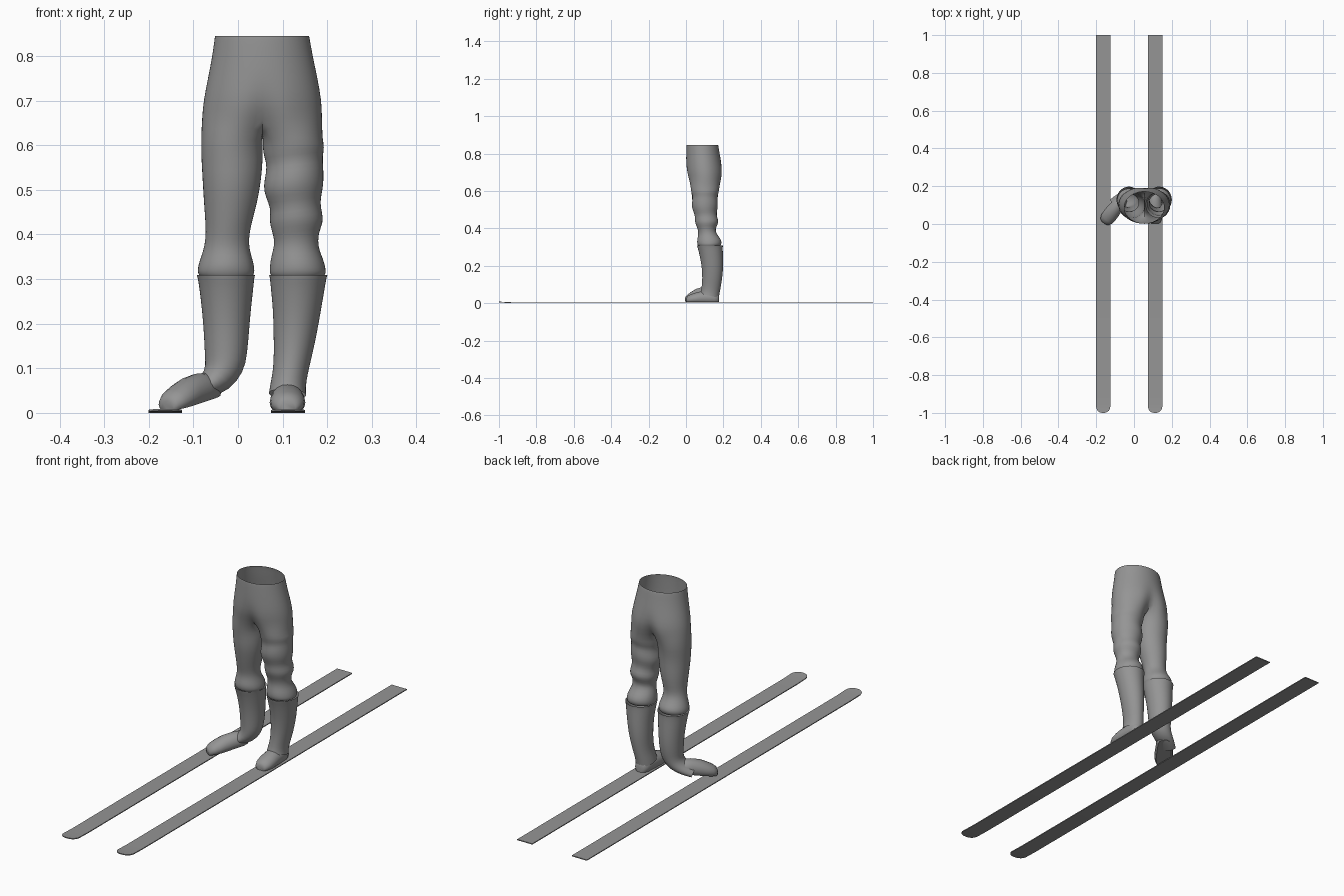
import bpy, bmesh, math
from mathutils import Vector, Matrix

if "Cube" in bpy.data.objects:
    bpy.data.objects.remove(bpy.data.objects["Cube"])

grey = bpy.data.materials.new("grey")
grey.diffuse_color = (0.3, 0.3, 0.3, 1)
grey.use_nodes = True
grey.node_tree.nodes["Principled BSDF"].inputs["Base Color"].default_value = grey.diffuse_color


def finish(name, bm, subdiv=0, angle=50):
    bmesh.ops.recalc_face_normals(bm, faces=bm.faces)
    me = bpy.data.meshes.new(name)
    bm.to_mesh(me)
    bm.free()
    me.materials.append(grey)
    ob = bpy.data.objects.new(name, me)
    bpy.context.collection.objects.link(ob)
    if subdiv:
        ob.modifiers.new("smooth", 'SUBSURF').levels = subdiv
        ob.modifiers["smooth"].render_levels = subdiv
    bpy.ops.object.select_all(action='DESELECT')
    bpy.context.view_layer.objects.active = ob
    ob.select_set(True)
    bpy.ops.object.shade_smooth_by_angle(angle=math.radians(angle))
    return ob


def bridge(bm, a, b, closed=True):
    n = len(a)
    for i in range(n if closed else n - 1):
        j = (i + 1) % n
        bm.faces.new((a[i], a[j], b[j], b[i]))


def ring(bm, row, angles, side=1, tilt=0):
    """Oval loop fitted to (z, x0, x1, y0, y1); angle 0 points to the outer side."""
    z, x0, x1, y0, y1 = row
    return [bm.verts.new(((x0 + x1) / 2 + side * (x1 - x0) / 2 * math.cos(a),
                          (y0 + y1) / 2 + (y1 - y0) / 2 * math.sin(a),
                          z + tilt * math.cos(a))) for a in angles]


# ---- trousers: hip loops that split into two legs at the crotch
hips = [(.845, -.052, .160, .003, .172), (.84, -.053, .161, .002, .174),
        (.80, -.058, .168, .001, .180), (.75, -.068, .179, .000, .190),
        (.70, -.078, .188, .000, .200), (.665, -.081, .189, .007, .198)]
left_leg = [(.61, -.084, .056, .025, .178), (.57, -.083, .056, .032, .170),
            (.52, -.080, .052, .034, .167), (.47, -.077, .043, .045, .168),
            (.42, -.073, .029, .056, .162), (.39, -.073, .024, .064, .158),
            (.365, -.078, .026, .066, .166), (.34, -.087, .034, .060, .185),
            (.325, -.091, .037, .059, .190), (.312, -.091, .037, .062, .186),
            (.306, -.085, .032, .066, .180)]
right_leg = [(.612, .056, .190, .025, .178), (.59, .055, .195, .028, .176),
             (.568, .064, .190, .036, .166), (.545, .063, .192, .032, .170),
             (.515, .056, .193, .030, .172), (.49, .062, .190, .038, .165),
             (.465, .074, .184, .048, .164), (.44, .070, .190, .046, .176),
             (.42, .074, .192, .052, .170), (.395, .082, .180, .063, .156),
             (.37, .080, .180, .066, .164), (.345, .073, .192, .060, .186),
             (.325, .071, .197, .058, .192), (.312, .071, .198, .061, .188),
             (.306, .076, .192, .066, .182)]
bm = bmesh.new()
N, K = 32, 8
loops = [ring(bm, r, [-math.pi / 2 + 2 * math.pi * i / N for i in range(N)]) for r in hips]
for lower, depth in ((loops[-1], .02), (loops[-2], .008)):   # centre crease front and back
    for i in (0, N // 2):
        for d, f in ((-1, .4), (0, 1), (1, .4)):
            v = lower[(i + d) % N]
            v.co.y += depth * f * (1 if i == 0 else -1.3)
for a, b in zip(loops, loops[1:]):
    bridge(bm, a, b)
base = loops[-1]
front, back = base[0], base[N // 2]
gusset = []                                                  # crotch strip, back to front
for i in range(1, K):
    t = i / K
    p = back.co.lerp(front.co, t)
    p.z -= .038 * math.sin(math.pi * t) ** .6
    gusset.append(bm.verts.new(p))
open_angle = math.radians(138)
angles = [-open_angle + 2 * open_angle * i / 16 for i in range(16)]
angles += [open_angle + (2 * math.pi - 2 * open_angle) * i / K for i in range(K)]
for side, rows, half, tilt in ((1, right_leg, base[:N // 2 + 1], .007),
                               (-1, left_leg, [base[-i % N] for i in range(N // 2 + 1)], 0)):
    prev = half + gusset
    for r in rows:
        cur = ring(bm, r, angles, side, tilt if .38 < r[0] < .6 else 0)
        bridge(bm, prev, cur)
        prev = cur
finish("trousers", bm, 1)


# ---- boot shafts: tubes swept along a path of (x, y, z, half width, half depth)
def shaft(name, path):
    bm = bmesh.new()
    pts = [Vector(p[:3]) for p in path]
    prev = None
    for i, p in enumerate(path):
        t = (pts[min(i + 1, len(pts) - 1)] - pts[max(i - 1, 0)]).normalized()
        v = Vector((0, 1, 0))
        v = (v - t * v.dot(t)).normalized()
        u = v.cross(t)
        if i < 3:
            u, v = Vector((1, 0, 0)), Vector((0, 1, 0))
        if u.x < 0:
            u = -u
        cur = [bm.verts.new(pts[i] + u * p[3] * math.cos(a) + v * p[4] * math.sin(a))
               for a in [2 * math.pi * k / 24 for k in range(24)]]
        if prev:
            bridge(bm, prev, cur)
        prev = cur
    finish(name, bm, 1)


shaft("left_boot_shaft", [
    (-.027, .128, .309, .066, .070), (-.027, .128, .303, .064, .069),
    (-.026, .132, .28, .061, .065), (-.026, .139, .23, .055, .060),
    (-.026, .142, .18, .051, .057), (-.027, .141, .135, .048, .053),
    (-.030, .138, .105, .046, .049), (-.046, .132, .074, .036, .045),
    (-.075, .120, .055, .024, .042), (-.105, .100, .040, .020, .038)])
shaft("right_boot_shaft", [
    (.135, .128, .309, .066, .070), (.135, .128, .303, .064, .069),
    (.134, .132, .28, .061, .065), (.132, .139, .23, .054, .060),
    (.128, .142, .18, .049, .057), (.123, .140, .13, .043, .053),
    (.117, .135, .09, .039, .051), (.112, .130, .06, .040, .050),
    (.111, .126, .042, .042, .052)])


# ---- shoes: flat-bottomed sections (y, half width, height) from toe to heel
def shoe(name, matrix):
    bm = bmesh.new()
    prev = None
    for y, w, h in ((0, .018, .020), (.006, .028, .032), (.025, .037, .042), (.05, .040, .050),
                    (.08, .039, .058), (.12, .036, .060), (.15, .034, .056),
                    (.168, .026, .048), (.175, .014, .036)):
        cur = [bm.verts.new((w * math.cos(a), y, max(0, h * (.35 + .65 * math.sin(a)))))
               for a in [2 * math.pi * k / 20 for k in range(20)]]
        if prev:
            bridge(bm, prev, cur)
        else:
            bm.faces.new(cur)
        prev = cur
    bm.faces.new(prev)
    bm.transform(matrix)
    finish(name, bm)


shoe("right_shoe", Matrix.Translation((.111, .002, .006)))
shoe("left_shoe", Matrix.Translation((-.158, .008, .006)) @ Matrix.Rotation(math.radians(-38), 4, 'Z')
     @ Matrix.Rotation(math.radians(11), 4, 'X'))


# ---- skis: thin strips with a rounded, slightly raised tip
def ski(name, cx):
    bm = bmesh.new()
    hw = .038
    rows = [(1, hw, 0), (0, hw, 0), (-.9, hw, 0), (-.965, hw, .002)]
    rows += [(-.965 - .035 * math.sin(a), hw * math.cos(a) ** .8, .002 + .003 * math.sin(a))
             for a in [math.radians(d) for d in (20, 40, 60, 75, 86)]]
    grids = [[(bm.verts.new((cx - w, y, z + t)), bm.verts.new((cx + w, y, z + t)))
              for y, w, z in rows] for t in (0, .004)]
    loops = [[b[0], b[1], t[1], t[0]] for b, t in zip(*grids)]
    for a, b in zip(loops, loops[1:]):
        bridge(bm, a, b)
    bm.faces.new(loops[0])
    bm.faces.new(loops[-1])
    finish(name, bm, angle=30)


ski("left_ski", -.163)
ski("right_ski", .112)
